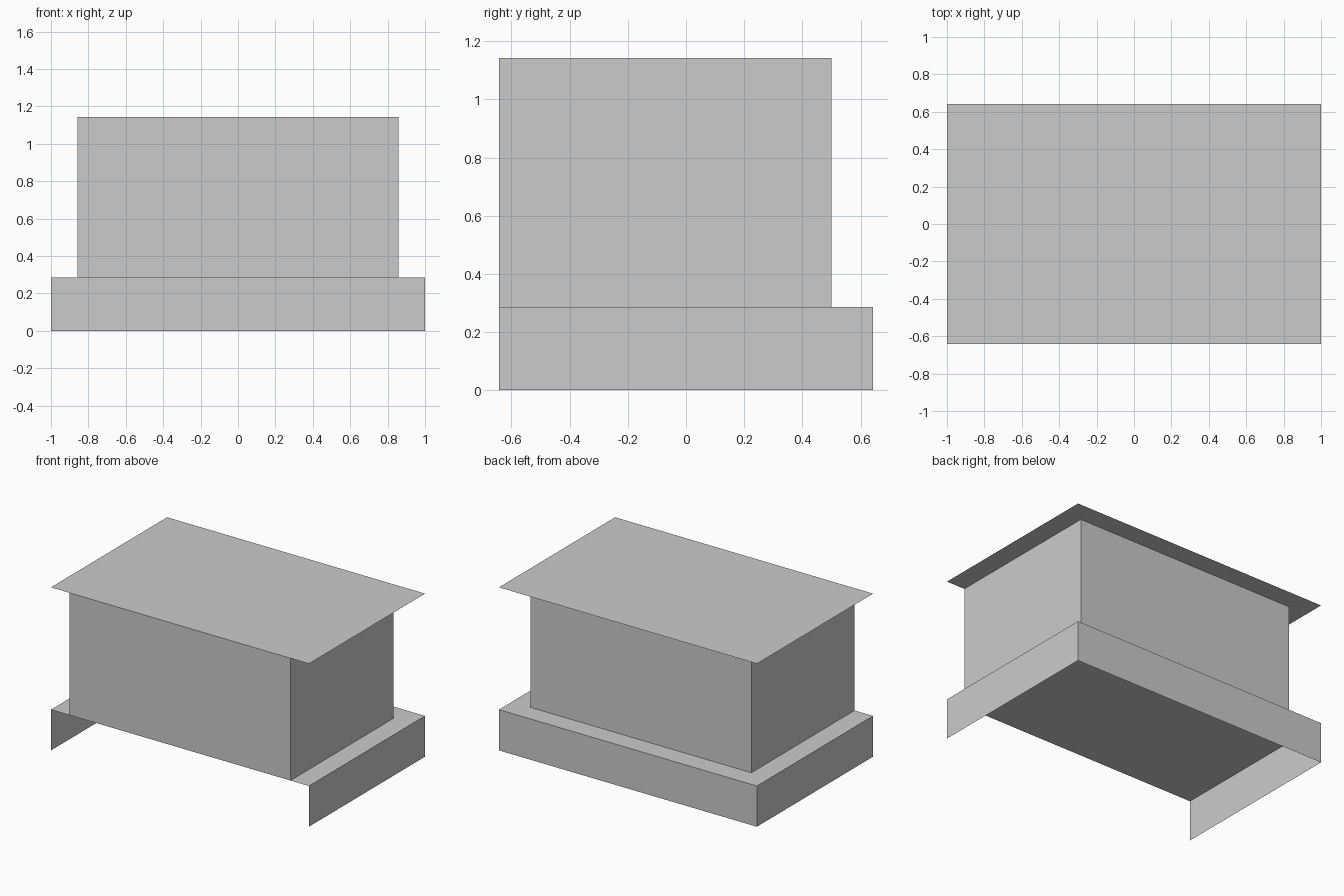
import bpy
import bmesh
from mathutils import Vector

if "Cube" in bpy.data.objects:
    bpy.data.objects.remove(bpy.data.objects["Cube"], do_unlink=True)

# All sizes are multiples of one module
U = 1 / 7
HALF_W, HALF_D = 7 * U, 4.5 * U
BASE_H, TOP_H = 2 * U, 8 * U
INSET = U

grey = bpy.data.materials.new("plain grey")
grey.use_nodes = True
colour = (0.6, 0.6, 0.6, 1)
grey.diffuse_color = colour
grey.node_tree.nodes["Principled BSDF"].inputs["Base Color"].default_value = colour


def open_box(name, low, high, open_sides):
    """Thin-sheet box whose faces towards the open sides are left out."""
    low, high = Vector(low), Vector(high)
    bm = bmesh.new()
    bmesh.ops.create_cube(bm, size=1)
    bm.normal_update()
    gone = [f for f in bm.faces
            if any(f.normal.dot(Vector(s)) > 0.9 for s in open_sides)]
    bmesh.ops.delete(bm, geom=gone, context='FACES')
    size, centre = high - low, (low + high) / 2
    for v in bm.verts:
        v.co = v.co * size + centre
    mesh = bpy.data.meshes.new(name)
    bm.to_mesh(mesh)
    bm.free()
    mesh.materials.append(grey)
    obj = bpy.data.objects.new(name, mesh)
    bpy.context.collection.objects.link(obj)
    return obj


FRONT, UP, DOWN = (0, -1, 0), (0, 0, 1), (0, 0, -1)

# Base: shelf with side and back skirts, open at the front and underneath
open_box("base_shelf", (-HALF_W, -HALF_D, 0), (HALF_W, HALF_D, BASE_H),
         [FRONT, DOWN])

# Body: four walls flush with the front edge of the shelf
open_box("body_walls", (-HALF_W + INSET, -HALF_D, BASE_H),
         (HALF_W - INSET, HALF_D - INSET, TOP_H), [UP, DOWN])

# Top: single overhanging sheet
bpy.ops.mesh.primitive_plane_add(size=2, location=(0, 0, TOP_H))
top = bpy.context.object
top.name = "top_sheet"
top.scale = (HALF_W, HALF_D, 1)
bpy.ops.object.transform_apply(location=False, rotation=False, scale=True)
top.data.materials.append(grey)
